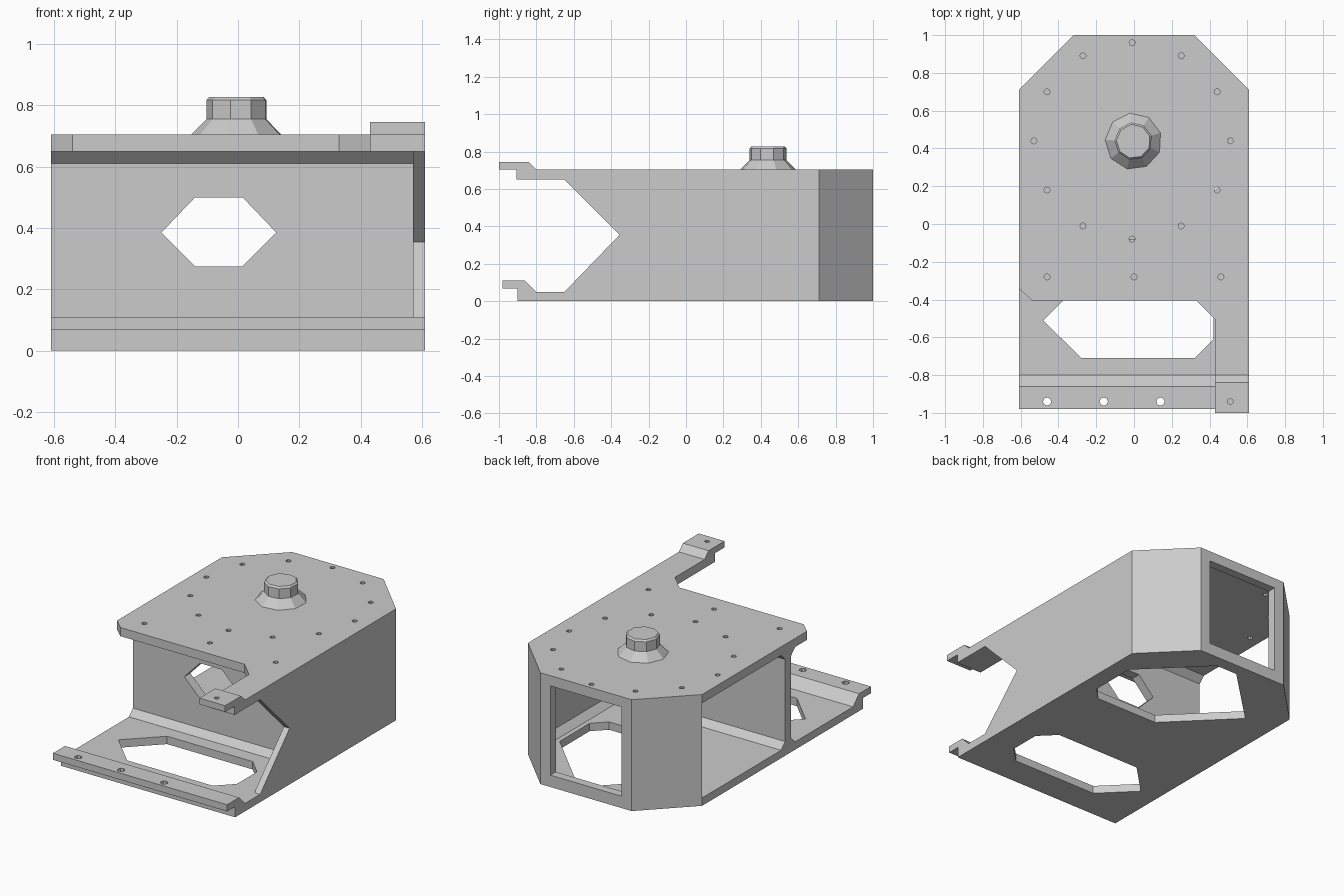
import bpy, bmesh, math
from mathutils import Vector

cube = bpy.data.objects.get("Cube")
if cube:
    bpy.data.objects.remove(cube, do_unlink=True)

grey = bpy.data.materials.new("plain grey")
grey.use_nodes = True
grey.diffuse_color = (0.6, 0.6, 0.6, 1)
grey.node_tree.nodes["Principled BSDF"].inputs["Base Color"].default_value = (0.6, 0.6, 0.6, 1)

W = 0.61                      # half width of the bracket
FLOOR, CEIL, TOP = 0.05, 0.65, 0.705
PLACE = {"x": lambda a, b, d: (d, a, b),
         "y": lambda a, b, d: (a, d, b),
         "z": lambda a, b, d: (a, b, d)}


def finish(name, bm):
    bmesh.ops.recalc_face_normals(bm, faces=bm.faces)
    mesh = bpy.data.meshes.new(name)
    bm.to_mesh(mesh)
    bm.free()
    mesh.materials.append(grey)
    obj = bpy.data.objects.new(name, mesh)
    bpy.context.collection.objects.link(obj)
    return obj


def prism(name, axis, profile, start, end):
    """Extrude a flat profile along an axis."""
    bm = bmesh.new()
    face = bm.faces.new([bm.verts.new(PLACE[axis](a, b, start)) for a, b in profile])
    grown = bmesh.ops.extrude_face_region(bm, geom=[face])["geom"]
    bmesh.ops.translate(bm, verts=[v for v in grown if isinstance(v, bmesh.types.BMVert)],
                        vec=Vector(PLACE[axis](0, 0, end - start)))
    return finish(name, bm)


def ring(x, y, r, sides, turn=0.0):
    return [(x + r * math.cos(turn + math.tau * i / sides),
             y + r * math.sin(turn + math.tau * i / sides)) for i in range(sides)]


def cut(obj, cutter):
    cutter.hide_render = True
    mod = obj.modifiers.new("cut", "BOOLEAN")
    mod.operation, mod.solver, mod.object = "DIFFERENCE", "EXACT", cutter
    bpy.context.view_layer.objects.active = obj
    bpy.ops.object.modifier_apply(modifier=mod.name)
    bpy.data.objects.remove(cutter, do_unlink=True)


def drill(obj, points, r, low, high):
    for x, y in points:
        cut(obj, prism("drill", "z", ring(x, y, r, 8), low, high))


back_outline = [(W, 0.71), (0.32, 1), (-0.32, 1), (-W, 0.71)]

# Floor with two angular openings
floor = prism("floor_plate", "z", back_outline + [(-W, -0.8), (W, -0.8)], 0, FLOOR)
cut(floor, prism("front_opening", "z", [(-0.48, -0.51), (-0.28, -0.31), (0.32, -0.31), (0.42, -0.41),
                                        (0.42, -0.61), (0.32, -0.71), (-0.28, -0.71)], -0.1, 0.2))
cut(floor, prism("back_opening", "z", [(-0.4, 0.55), (-0.02, 0.17), (0.42, 0.17), (0.5, 0.25),
                                       (0.5, 0.55), (0.13, 0.92), (-0.02, 0.92)], -0.1, 0.2))

# Stepped lip at the front of the floor
lip = prism("floor_lip", "x", [(-0.9, 0), (-0.8, 0), (-0.8, FLOOR), (-0.86, 0.11),
                               (-0.98, 0.11), (-0.98, 0.068), (-0.9, 0.068)], -W, W)
drill(lip, [(-0.46, -0.94), (-0.16, -0.94), (0.14, -0.94)], 0.022, 0.02, 0.2)

# Top plate with a long arm on one side and a ring of screw holes
top = prism("top_plate", "z", back_outline + [(-W, -0.34), (-0.54, -0.405), (0.33, -0.405),
                                              (0.43, -0.505), (0.43, -0.8), (W, -0.8)], CEIL, TOP)
screws = ring(-0.01, 0.44, 0.52, 12) + [(x, -0.28) for x in (-0.46, 0, 0.46)]
drill(top, screws, 0.016, CEIL - 0.1, TOP + 0.1)

# Raised tab at the end of the arm
tab = prism("arm_tab", "x", [(-0.8, CEIL), (-0.8, TOP), (-0.84, 0.745), (-1, 0.745),
                             (-1, TOP), (-0.905, TOP), (-0.905, CEIL)], 0.43, W)
drill(tab, [(0.51, -0.94)], 0.015, 0.6, 0.8)

# Solid side wall with a pointed notch, braced along floor and ceiling
prism("side_wall", "x", [(-0.65, FLOOR), (0.67, FLOOR), (0.67, CEIL), (-0.65, CEIL),
                         (-0.355, 0.355)], 0.57, W)
for label, base, step in (("lower", FLOOR, 0.04), ("upper", CEIL, -0.04)):
    prism(label + "_side_brace", "y", [(0.57, base), (0.53, base), (0.57, base + step)], -0.08, 0.67)

# Back wall with angled corners and a window
back = prism("back_wall", "z", [(W, 0.67)] + back_outline + [(-0.57, 0.67), (-0.295, 0.945),
                                                             (0.295, 0.945), (0.57, 0.67)], FLOOR, CEIL)
cut(back, prism("window", "y", [(-0.25, 0.075), (0.25, 0.075), (0.25, 0.64), (-0.25, 0.64)], 0.9, 1.1))

# Cross wall flared at floor and ceiling, with a six-sided opening
cross = prism("cross_wall", "x", [(-0.22, FLOOR), (-0.18, 0.09), (-0.18, 0.61), (-0.22, CEIL),
                                  (-0.08, CEIL), (-0.12, 0.61), (-0.12, 0.09), (-0.08, FLOOR)], -W, 0.57)
cut(cross, prism("cross_opening", "y", [(-0.25, 0.385), (-0.14, 0.5), (0.015, 0.5), (0.125, 0.385),
                                        (0.015, 0.275), (-0.14, 0.275)], -0.4, 0.1))

# Knob: flared foot, upright stem and slightly bevelled cap
bm = bmesh.new()
loops = []
for r, z in ((0.15, TOP), (0.1, 0.755), (0.1, 0.817), (0.09, 0.828)):
    loops.append([bm.verts.new((x, y, z)) for x, y in ring(-0.003, 0.438, r, 9, 0.3)])
for low, high in zip(loops, loops[1:]):
    for i in range(len(low)):
        j = (i + 1) % len(low)
        bm.faces.new((low[i], low[j], high[j], high[i]))
bm.faces.new(loops[0])
bm.faces.new(loops[-1])
finish("knob", bm)
